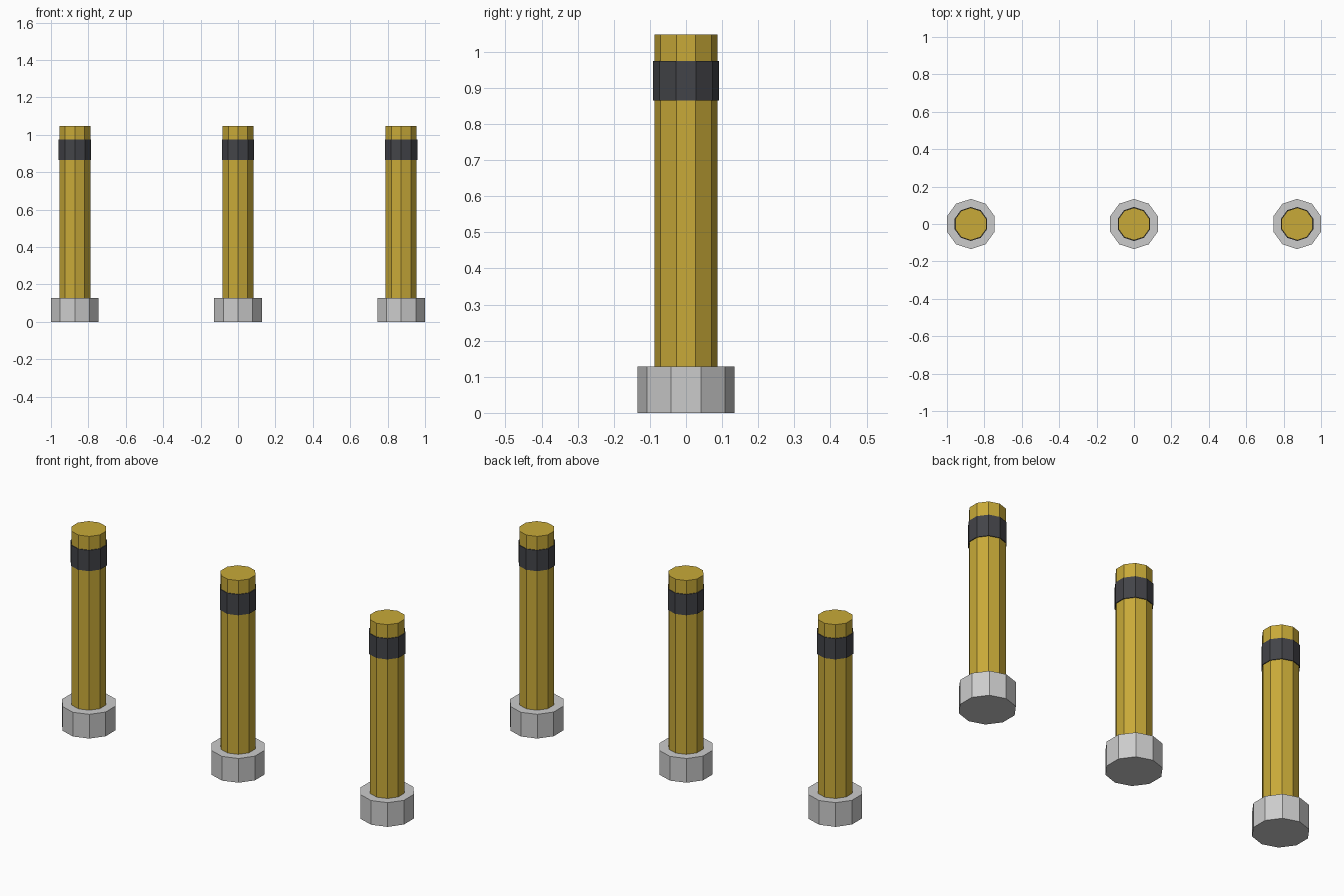
import bpy
from math import cos, radians

if "Cube" in bpy.data.objects:
    bpy.data.objects.remove(bpy.data.objects["Cube"])

SIDES = 10
BASE_R = 0.134
SPACING = 1.0 - BASE_R * cos(radians(18))


def material(name, color):
    m = bpy.data.materials.new(name)
    m.diffuse_color = (*color, 1)
    m.use_nodes = True
    m.node_tree.nodes["Principled BSDF"].inputs["Base Color"].default_value = m.diffuse_color
    return m


yellow = material("yellow_paint", (0.58, 0.40, 0.04))
dark = material("dark_band", (0.055, 0.057, 0.065))


def cylinder(name, x, radius, z0, z1, mat=None):
    bpy.ops.mesh.primitive_cylinder_add(
        vertices=SIDES, radius=radius, depth=z1 - z0,
        location=(x, 0, (z0 + z1) / 2))
    ob = bpy.context.object
    ob.name = name
    if mat:
        ob.data.materials.append(mat)
    return ob


# Row of three bollards: footing, post and dark band
for label, x in (("left", -SPACING), ("middle", 0), ("right", SPACING)):
    cylinder(f"{label}_footing", x, BASE_R, 0, 0.128)
    cylinder(f"{label}_post", x, 0.087, 0.128, 1.047, yellow)
    cylinder(f"{label}_band", x, 0.091, 0.865, 0.975, dark)
